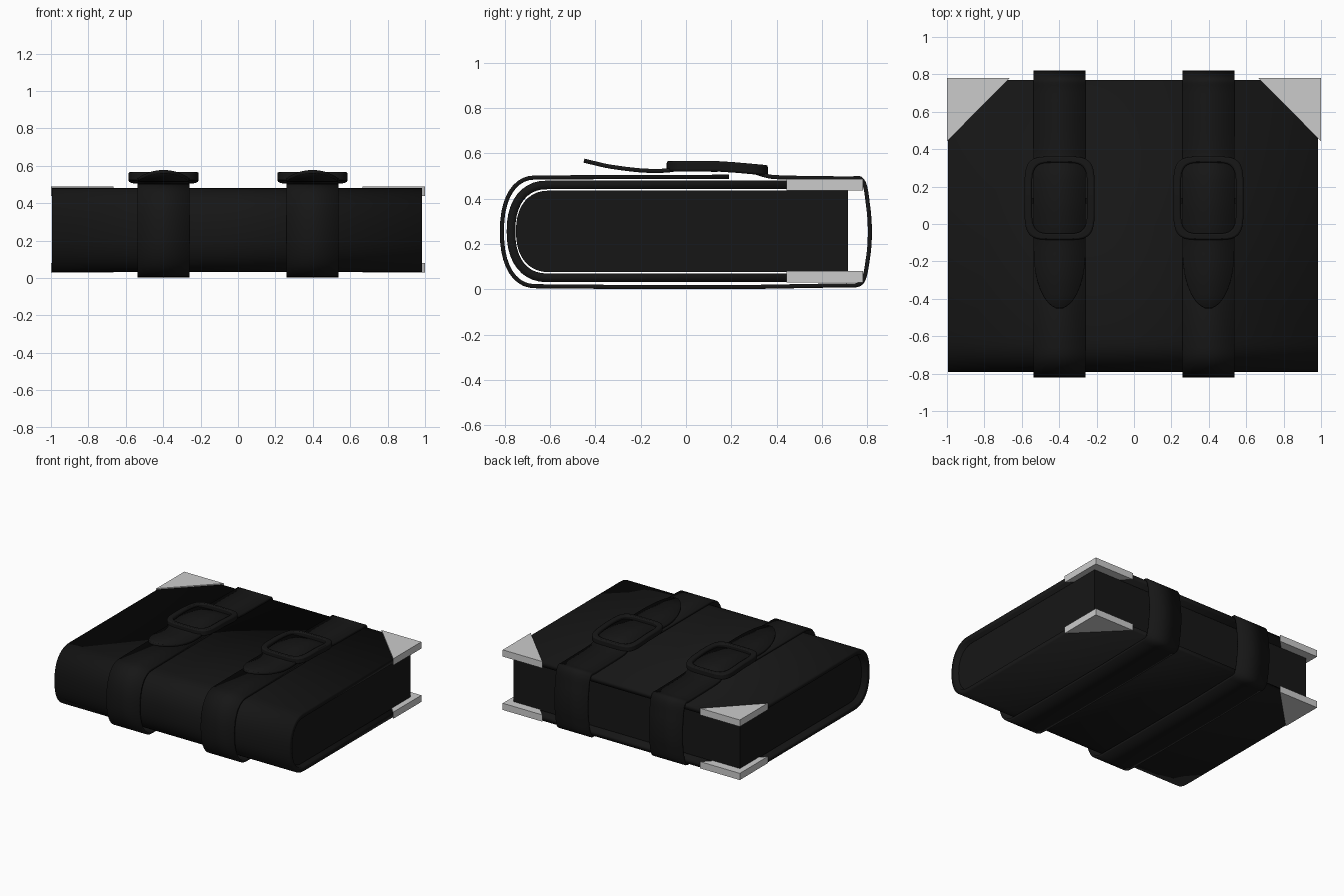
import bpy, bmesh
from math import sin, cos, pi, sqrt, copysign

if "Cube" in bpy.data.objects:
    bpy.data.objects.remove(bpy.data.objects["Cube"])


def material(name, rgb):
    m = bpy.data.materials.new(name)
    m.diffuse_color = (*rgb, 1)
    m.use_nodes = True
    m.node_tree.nodes["Principled BSDF"].inputs["Base Color"].default_value = m.diffuse_color
    return m


black = material("black_leather", (0.008, 0.008, 0.008))


def finish(bm, name, mat=None, smooth=True):
    bmesh.ops.recalc_face_normals(bm, faces=bm.faces)
    me = bpy.data.meshes.new(name)
    bm.to_mesh(me)
    bm.free()
    ob = bpy.data.objects.new(name, me)
    bpy.context.collection.objects.link(ob)
    if mat:
        me.materials.append(mat)
    if smooth:
        bpy.ops.object.select_all(action='DESELECT')
        ob.select_set(True)
        bpy.context.view_layer.objects.active = ob
        bpy.ops.object.shade_smooth_by_angle(angle=0.6)
    return ob


def power(v, e):
    return copysign(abs(v) ** e, v)


def spine(yc, a, zc, b, n=20, e=2.3):
    """Rounded spine from top to bottom in the y-z plane."""
    return [(yc - a * power(cos(t), 2 / e), zc + b * power(sin(t), 2 / e))
            for t in (pi / 2 - pi * i / n for i in range(n + 1))]


def spline(pts, n=6):
    """Catmull-Rom smoothing of a short point list."""
    p = [pts[0]] + pts + [pts[-1]]
    out = []
    for a, b, c, d in zip(p, p[1:], p[2:], p[3:]):
        for i in range(n):
            t = i / n
            out.append(tuple(0.5 * (2 * b[k] + (c[k] - a[k]) * t
                       + (2 * a[k] - 5 * b[k] + 4 * c[k] - d[k]) * t ** 2
                       + (3 * b[k] - a[k] - 3 * c[k] + d[k]) * t ** 3) for k in (0, 1)))
    return out + [pts[-1]]


def ribbon(name, path, x, widths, thick):
    """Sheet following a y-z path, thickened about its centre."""
    bm = bmesh.new()
    rows = [(bm.verts.new((x - w, y, z)), bm.verts.new((x + w, y, z)))
            for (y, z), w in zip(path, widths)]
    for (a, b), (c, d) in zip(rows, rows[1:]):
        bm.faces.new((a, b, d, c))
    ob = finish(bm, name, black)
    mod = ob.modifiers.new("thickness", 'SOLIDIFY')
    mod.thickness, mod.offset = thick, 0
    mod.use_even_offset = True
    return ob


def prism(name, outline, axis, lo, hi, mat=None, smooth=False):
    """Outline extruded along x (axis 0) or z (axis 2)."""
    bm = bmesh.new()
    put = (lambda p, h: (h, *p)) if axis == 0 else (lambda p, h: (*p, h))
    a = [bm.verts.new(put(p, lo)) for p in outline]
    b = [bm.verts.new(put(p, hi)) for p in outline]
    bm.faces.new(a)
    bm.faces.new(b)
    for i in range(len(a)):
        j = (i + 1) % len(a)
        bm.faces.new((a[i], a[j], b[j], b[i]))
    return finish(bm, name, mat, smooth)


# Cover wrapped round the spine, and page block inside it
cover = [(0.77, 0.461)] + spine(-0.61, 0.162, 0.256, 0.205) + [(0.77, 0.051)]
ribbon("cover", cover, -0.005, [0.99] * len(cover), 0.038)
pages = [(0.715, 0.436)] + spine(-0.60, 0.15, 0.256, 0.18) + [(0.715, 0.076)]
prism("page_block", pages, 0, -0.955, 0.955, black, True)

# Grey corner guards
for side in (-1, 1):
    for level, z in (("lower", 0.03), ("upper", 0.437)):
        tri = [(side, 0.78), (side * 0.665, 0.78), (side, 0.443)]
        prism(f"{level}_corner_guard", tri, 2, z, z + 0.051)

# Strap path: under the buckle, round the spine, bottom and fore edge, to the tongue
path = [(0.19, 0.497)] + spine(-0.66, 0.152, 0.254, 0.24) + [(-0.3, 0.011), (0.3, 0.011)]
path += spline([(0.70, 0.018), (0.775, 0.03), (0.803, 0.14), (0.811, 0.255), (0.803, 0.37),
                (0.778, 0.481), (0.70, 0.489), (0.42, 0.494), (0.34, 0.505), (0.25, 0.535),
                (0.12, 0.546), (0.0, 0.537), (-0.09, 0.524), (-0.2, 0.525), (-0.33, 0.541),
                (-0.40, 0.556), (-0.45, 0.568)])
widths = []
for i, (y, z) in enumerate(path):
    tongue = y < -0.15 and i > len(path) / 2
    widths.append(0.138 * sqrt(max(0.02, 1 - ((-0.15 - y) / 0.30) ** 2)) if tongue else 0.138)


def buckle(x):
    """Rounded frame that dips toward the fore edge."""
    bm = bmesh.new()
    n, yc = 48, 0.138
    loops = []
    for hx, hy, dz in ((0.188, 0.223, 0.023), (0.148, 0.19, 0.023),
                       (0.148, 0.19, -0.023), (0.188, 0.223, -0.023)):
        loop = []
        for i in range(n):
            t = 2 * pi * i / n
            y = yc + hy * power(sin(t), 0.42)
            z = 0.543 - 0.09 * max(0, y - 0.16) + dz
            loop.append(bm.verts.new((x + hx * power(cos(t), 0.42), y, z)))
        loops.append(loop)
    for a, b in zip(loops, loops[1:] + loops[:1]):
        for i in range(n):
            j = (i + 1) % n
            bm.faces.new((a[i], a[j], b[j], b[i]))
    ob = finish(bm, "buckle_frame", black)
    mod = ob.modifiers.new("soft_edges", 'BEVEL')
    mod.width, mod.segments = 0.009, 2
    # Cross bar under the strap
    prism("buckle_bar", [(0.11, 0.518), (0.14, 0.518), (0.14, 0.538), (0.11, 0.538)],
          0, x - 0.16, x + 0.16, black)


for x in (-0.398, 0.398):
    ribbon("strap", path, x, widths, 0.018)
    buckle(x)
